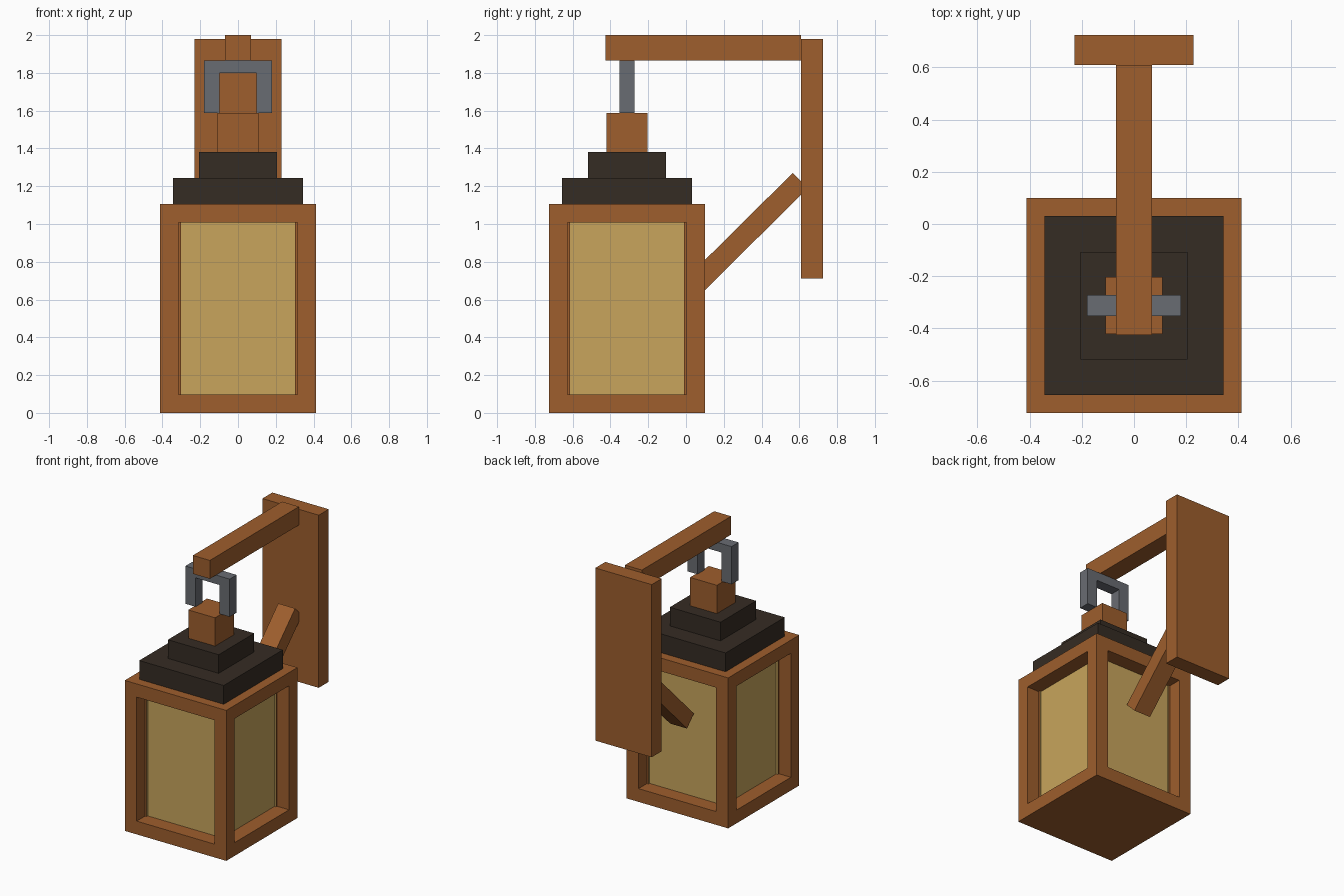
import bpy, bmesh, math

if "Cube" in bpy.data.objects:
    bpy.data.objects.remove(bpy.data.objects["Cube"])


def material(name, rgb):
    m = bpy.data.materials.new(name)
    m.diffuse_color = (*rgb, 1.0)
    m.use_nodes = True
    m.node_tree.nodes["Principled BSDF"].inputs["Base Color"].default_value = m.diffuse_color
    return m


WOOD = material("warm wood", (0.342, 0.112, 0.026))
GLASS = material("amber glass", (0.578, 0.376, 0.107))
ROOF = material("dark roof", (0.036, 0.025, 0.017))
METAL = material("grey metal", (0.141, 0.150, 0.168))

CY = -0.3125  # lantern axis in y


def finish(name, bm, *mats):
    bmesh.ops.recalc_face_normals(bm, faces=bm.faces)
    mesh = bpy.data.meshes.new(name)
    bm.to_mesh(mesh)
    bm.free()
    for m in mats:
        mesh.materials.append(m)
    obj = bpy.data.objects.new(name, mesh)
    bpy.context.collection.objects.link(obj)
    return obj


def cube_bm(x, y, z):
    """Box spanning the (min, max) pairs."""
    bm = bmesh.new()
    bmesh.ops.create_cube(bm, size=1)
    for v in bm.verts:
        v.co = [(a + b) / 2 + c * (b - a) for c, (a, b) in zip(v.co, (x, y, z))]
    return bm


def box(name, x, y, z, mat):
    return finish(name, cube_bm(x, y, z), mat)


def centred_box(name, half, z, mat):
    return box(name, (-half, half), (CY - half, CY + half), z, mat)


def prism(name, pts, axis, lo, hi, mat):
    """Extrude a 2D outline: axis 'x' takes (y, z) points, axis 'y' takes (x, z)."""
    bm = bmesh.new()
    place = (lambda a, b, t: (t, a, b)) if axis == "x" else (lambda a, b, t: (a, t, b))
    face = bm.faces.new([bm.verts.new(place(a, b, lo)) for a, b in pts])
    ext = bmesh.ops.extrude_face_region(bm, geom=[face])["geom"]
    move = (hi - lo, 0, 0) if axis == "x" else (0, hi - lo, 0)
    bmesh.ops.translate(bm, vec=move, verts=[g for g in ext if isinstance(g, bmesh.types.BMVert)])
    return finish(name, bm, mat)


# Lantern body with a recessed glass pane on each side
H = 0.4125
bm = cube_bm((-H, H), (CY - H, CY + H), (0, 1.105))
bm.normal_update()
sides = [f for f in bm.faces if abs(f.normal.z) < 0.5]
bmesh.ops.inset_individual(bm, faces=sides, thickness=0.1375)
panes = bmesh.ops.extrude_discrete_faces(bm, faces=sides)["faces"]
for f in panes:
    f.normal_update()
    bmesh.ops.translate(bm, vec=f.normal * -0.11, verts=f.verts)
    f.material_index = 1
finish("lantern_body", bm, WOOD, GLASS)

# Stepped roof and knob
centred_box("roof_lower", 0.343, (1.105, 1.243), ROOF)
centred_box("roof_upper", 0.206, (1.243, 1.38), ROOF)
centred_box("knob", 0.109, (1.38, 1.588), WOOD)

# Hanging shackle
prism("shackle", [(-0.18, 1.588), (-0.18, 1.865), (0.18, 1.865), (0.18, 1.588),
                  (0.098, 1.588), (0.098, 1.80), (-0.098, 1.80), (-0.098, 1.588)],
      "y", -0.353, -0.272, METAL)

# Wall bracket: beam, backboard and diagonal strut
W = 0.0687
box("beam", (-W, W), (-0.425, 0.61), (1.865, 2.0), WOOD)
box("backboard", (-0.229, 0.229), (0.61, 0.725), (0.712, 1.98), WOOD)
prism("strut", [(0.086, 0.636), (0.645, 1.19), (0.565, 1.27), (0.006, 0.716)],
      "x", -W, W, WOOD)
